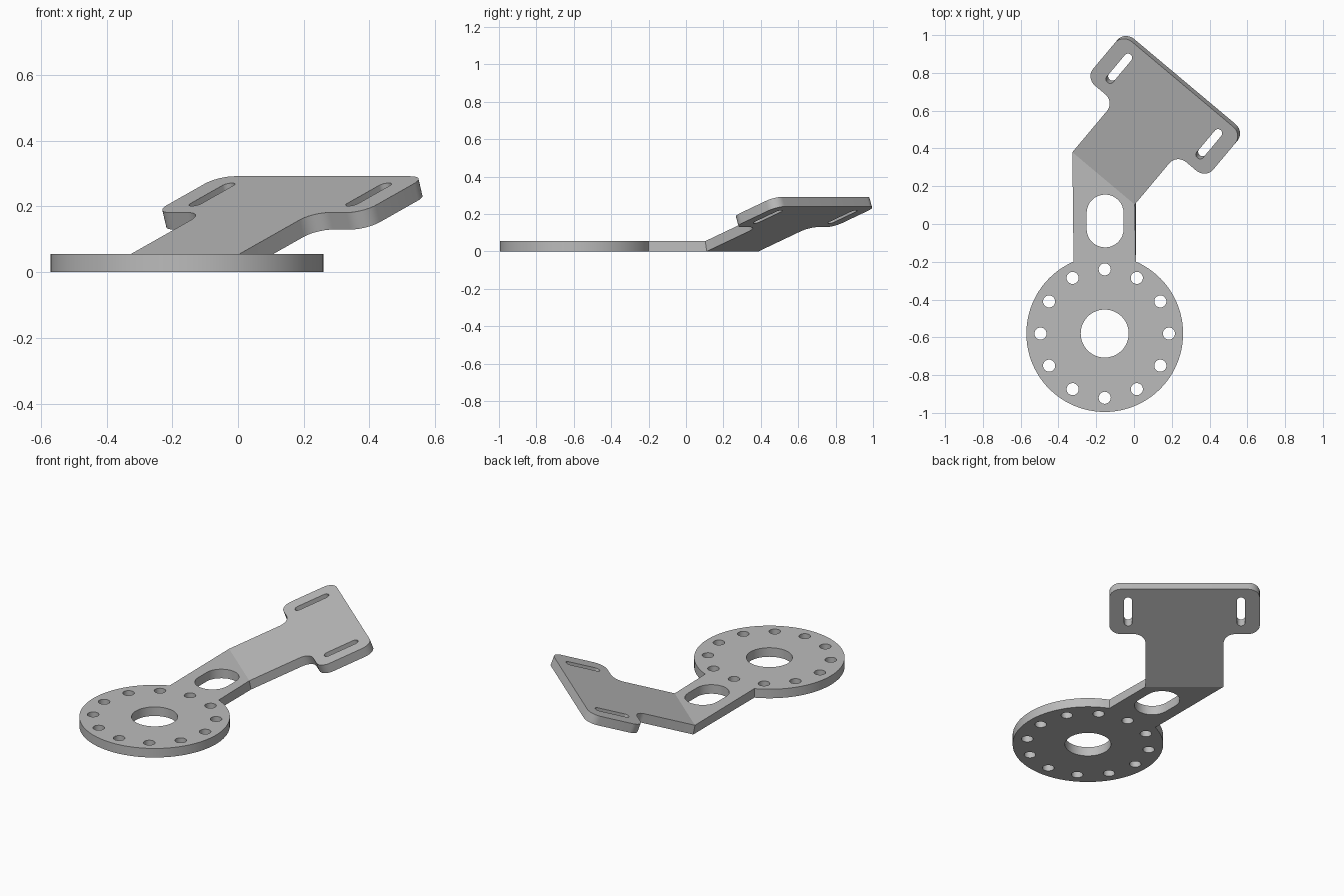
import bpy, bmesh
from math import radians, pi, cos, sin, tan, acos
from mathutils import Vector, Matrix

cube = bpy.data.objects.get("Cube")
if cube:
    bpy.data.objects.remove(cube, do_unlink=True)

# Main dimensions
THICK = 0.055
DISC = Vector((-0.155, -0.58))
DISC_R = 0.415
NECK = 0.165                                  # half width of the neck
TURN, TILT = radians(40), radians(20)
HINGE = Vector((-0.155, 0.249))               # middle of the bend line
ACROSS = Vector((cos(TURN), -sin(TURN)))      # along the bend line
ALONG = Vector((sin(TURN), cos(TURN)))        # away from the bend line


def arc(centre, r, start, end, steps):
    return [centre + r * Vector((cos(t), sin(t)))
            for t in (start + (end - start) * i / steps for i in range(steps + 1))]


def circle(centre, r, steps):
    return arc(centre, r, 0, 2 * pi, steps)[:-1]


def slot(centre, half_length, r, steps=16):
    """Upright slot with round ends; half_length includes the ends."""
    off = Vector((0, half_length - r))
    return arc(centre + off, r, 0, pi, steps) + arc(centre - off, r, pi, 2 * pi, steps)


def rounded(points, r, steps=10):
    """Round every inner right-angled corner of an open path."""
    out = [points[0]]
    for before, p, after in zip(points, points[1:], points[2:]):
        d0, d1 = (before - p).normalized(), (after - p).normalized()
        centre = p + r * (d0 + d1)
        for i in range(steps + 1):
            t = pi / 2 * i / steps
            out.append(centre - r * (d1 * cos(t) + d0 * sin(t)))
    return out + [points[-1]]


def to_plate(points):
    """Turn plate coordinates (across, along) into the flat pattern."""
    return [HINGE + ACROSS * p.x + ALONG * p.y for p in points]


bm = bmesh.new()


def loop_edges(verts):
    pairs = zip(verts, verts[1:] + verts[:1])
    return [bm.edges.get(p) or bm.edges.new(p) for p in pairs]


def new_verts(points):
    return [bm.verts.new((p.x, p.y, 0)) for p in points]


def fill(outline, holes):
    edges = loop_edges(outline)
    for hole in holes:
        edges += loop_edges(new_verts(hole))
    bmesh.ops.triangle_fill(bm, edges=edges, use_beauty=True, normal=(0, 0, 1))


# Bend line shared by both regions
half_bend = NECK / cos(TURN)
bend_right, bend_left = new_verts(to_plate([Vector((half_bend, 0)), Vector((-half_bend, 0))]))

# Disc and neck, with bore, bolt circle and neck slot
join = acos(NECK / DISC_R)
rim = arc(DISC, DISC_R, pi - join, 2 * pi + join, 84)
bolts = [circle(DISC + 0.34 * Vector((cos(k * pi / 6), sin(k * pi / 6))), 0.032, 32)
         for k in range(12)]
fill(new_verts(rim) + [bend_right, bend_left],
     bolts + [circle(DISC, 0.127, 64), slot(Vector((-0.153, 0.016)), 0.14, 0.098)])

# Tilted plate with two slotted tabs
TAB, SHOULDER, END = 0.415, 0.379, 0.702
right = [Vector(p) for p in ((half_bend, 0), (half_bend, SHOULDER), (TAB, SHOULDER), (TAB, END))]
left = [Vector((-p.x, p.y)) for p in reversed(right)]
outline = to_plate(rounded(right + left, 0.065))
tab_slots = [to_plate(slot(Vector((side * 0.311, 0.54)), 0.102, 0.022)) for side in (-1, 1)]
fill([bend_right] + new_verts(outline[1:-1]) + [bend_left], tab_slots)

# Give the sheet its thickness
extruded = bmesh.ops.extrude_face_region(bm, geom=bm.faces[:], use_keep_orig=True)
top = [g for g in extruded["geom"] if isinstance(g, bmesh.types.BMVert)]
bmesh.ops.translate(bm, verts=top, vec=(0, 0, THICK))

# Fold the plate up along the bend line, with a mitred inner crease
pivot, along = HINGE.to_3d(), ALONG.to_3d()
fold = Matrix.Rotation(TILT, 3, ACROSS.to_3d())
for v in bm.verts:
    reach = (v.co - pivot).dot(along)
    if reach > 0.001:
        v.co = pivot + fold @ (v.co - pivot)
    elif reach > -0.001 and v.co.z > 0:
        v.co -= along * THICK * tan(TILT / 2)
bmesh.ops.recalc_face_normals(bm, faces=bm.faces[:])

mesh = bpy.data.meshes.new("bent_bracket")
bm.to_mesh(mesh)
bm.free()
bracket = bpy.data.objects.new("bent_bracket", mesh)
bpy.context.collection.objects.link(bracket)

# Plain grey metal
grey = bpy.data.materials.new("plain_grey")
grey.use_nodes = True
colour = (0.5, 0.5, 0.5, 1)
grey.diffuse_color = colour
grey.node_tree.nodes["Principled BSDF"].inputs["Base Color"].default_value = colour
mesh.materials.append(grey)

bpy.ops.object.select_all(action="DESELECT")
bracket.select_set(True)
bpy.context.view_layer.objects.active = bracket
bpy.ops.object.shade_smooth_by_angle(angle=radians(15))
